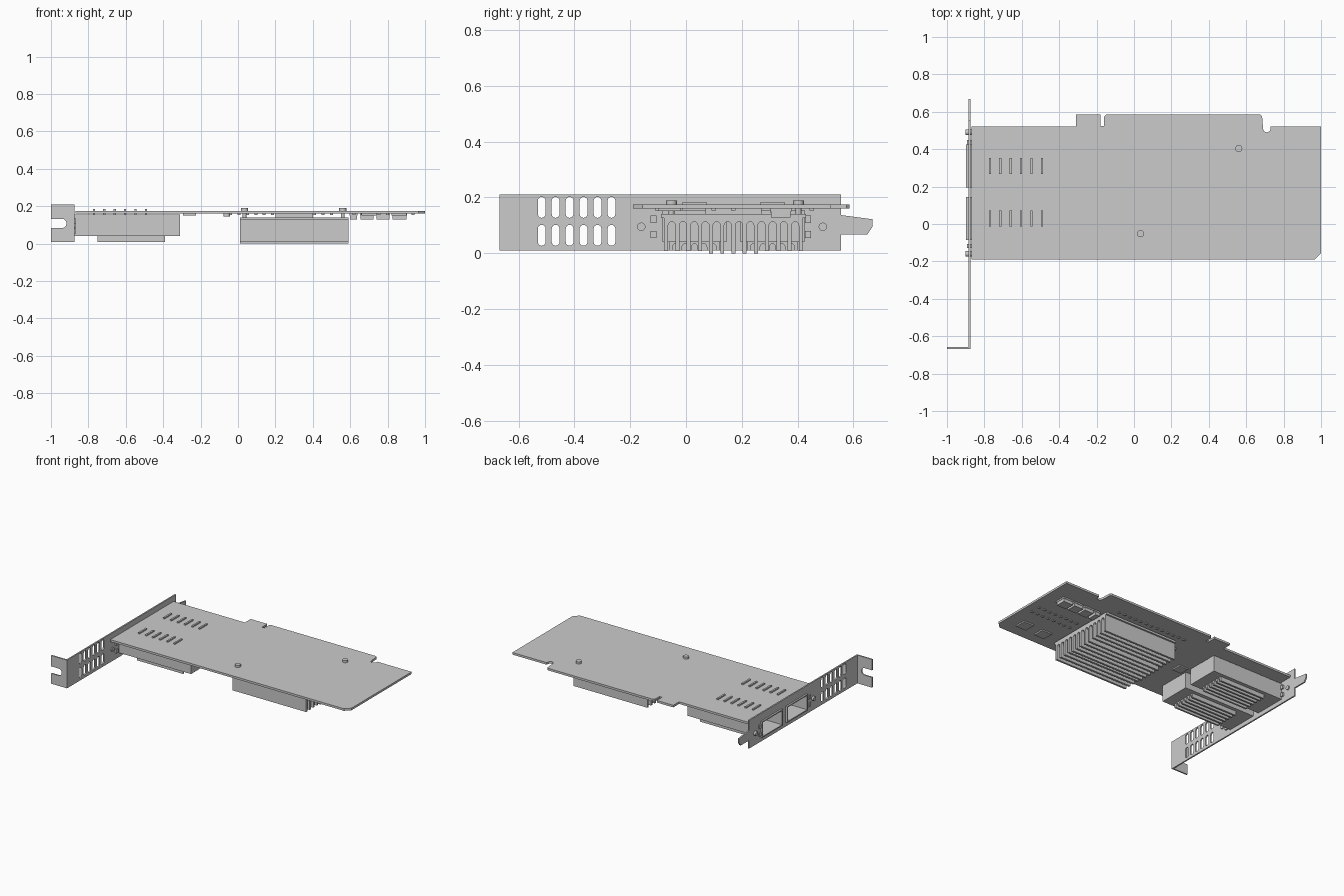
import bpy, bmesh, math
from mathutils import Vector

if "Cube" in bpy.data.objects:
    bpy.data.objects.remove(bpy.data.objects["Cube"], do_unlink=True)

grey = bpy.data.materials.new("plain grey")
grey.use_nodes = True
GREY = (0.6, 0.6, 0.6, 1)
grey.diffuse_color = GREY
grey.node_tree.nodes["Principled BSDF"].inputs["Base Color"].default_value = GREY


def finish(name, bm):
    bmesh.ops.recalc_face_normals(bm, faces=bm.faces)
    me = bpy.data.meshes.new(name)
    bm.to_mesh(me)
    bm.free()
    me.materials.append(grey)
    ob = bpy.data.objects.new(name, me)
    bpy.context.collection.objects.link(ob)
    return ob


def plate(name, loops, axis, lo, hi):
    """Fill an outline with holes and extrude it along an axis from lo to hi."""
    def place(u, v):
        return {"x": (lo, u, v), "y": (u, lo, v), "z": (u, v, lo)}[axis]
    normal = Vector([float(a == axis) for a in "xyz"])
    bm = bmesh.new()
    for loop in loops:
        vs = [bm.verts.new(place(u, v)) for u, v in loop]
        for i, v in enumerate(vs):
            bm.edges.new((vs[i - 1], v))
    bmesh.ops.triangle_fill(bm, use_beauty=True, edges=bm.edges[:], normal=normal)
    ext = bmesh.ops.extrude_face_region(bm, geom=bm.faces[:])["geom"]
    moved = [g for g in ext if isinstance(g, bmesh.types.BMVert)]
    bmesh.ops.translate(bm, verts=moved, vec=normal * (hi - lo))
    return finish(name, bm)


def rect(u0, u1, v0, v1):
    return [(u0, v0), (u1, v0), (u1, v1), (u0, v1)]


def arc(u, v, r, a0, a1, n=8):
    return [(u + r * math.cos(math.radians(a0 + (a1 - a0) * i / n)),
             v + r * math.sin(math.radians(a0 + (a1 - a0) * i / n))) for i in range(n + 1)]


def slot(u, v0, v1, r):
    return arc(u, v1 - r, r, 0, 180) + arc(u, v0 + r, r, 180, 360)


def box(name, x0, x1, y0, y1, z0, z1):
    return plate(name, [rect(x0, x1, y0, y1)], "z", z0, z1)


def disc(name, u, v, r, axis, lo, hi):
    ob = plate(name, [arc(u, v, r, 0, 360, 20)[:-1]], axis, lo, hi)
    ob.data.shade_smooth()
    ob.data.set_sharp_from_angle(angle=math.radians(35))
    return ob


def heatsink(name, x0, x1, y0, y1, z_low, z_slot, z_top, count, fin, deep=()):
    """Comb profile with round slot ends, fins running along x."""
    pitch = (y1 - y0 - fin) / (count - 1)
    r = (pitch - fin) / 2
    pts = [(y1, z_top), (y0, z_top)]
    for i in range(count):
        y = y0 + i * pitch
        z = 0.0 if i in deep else z_low
        pts += [(y, z), (y + fin, z)]
        if i < count - 1:
            pts += arc(y + fin + r, z_slot - r, r, 180, 0, 6)
    return plate(name, [pts], "x", x0, x1)


# Circuit board with edge connector and key notches
board = [(-0.87, -0.19), (0.965, -0.19), (1, -0.155), (1, 0.52), (0.73, 0.52)]
board += arc(0.71, 0.51, 0.02, 0, -180)
board += [(0.685, 0.575), (0.675, 0.585), (-0.15, 0.585), (-0.16, 0.575),
          (-0.16, 0.525), (-0.18, 0.525), (-0.18, 0.585), (-0.31, 0.585),
          (-0.31, 0.52), (-0.87, 0.52)]
plate("circuit_board", [board], "z", 0.16, 0.175)

# Mounting bracket with vents and port windows
cages = [(-0.085, 0.145), (0.195, 0.425)]
bracket = [(-0.668, 0.01), (0.555, 0.01), (0.555, 0.068), (0.65, 0.068),
           (0.668, 0.095), (0.668, 0.122), (0.555, 0.137), (0.555, 0.21), (-0.668, 0.21)]
holes = [slot(-0.517 + 0.05 * i, z, z + 0.075, 0.014)
         for i in range(6) for z in (0.027, 0.127)]
holes += [rect(a + 0.005, b - 0.005, 0.045, 0.15) for a, b in cages]
plate("bracket", [bracket] + holes, "x", -0.885, -0.875)

# Bent foot with open screw notch
foot = [(-0.875, 0.01), (-0.875, 0.21), (-1, 0.21), (-1, 0.133)]
foot += arc(-0.942, 0.108, 0.025, 90, -90) + [(-1, 0.083), (-1, 0.01)]
plate("bracket_foot", [foot], "y", -0.668, -0.658)

# Port cages: hollow sleeve, rear wall, finned cooler and solder pins
for n, (a, b) in enumerate(cages):
    sleeve = [rect(a, b, 0.04, 0.155), rect(a + 0.008, b - 0.008, 0.048, 0.147)]
    plate(f"cage_sleeve_{n}", sleeve, "x", -0.875, -0.31)
    plate(f"cage_rim_{n}", [rect(a, b, 0.04, 0.155),
                            rect(a + 0.008, b - 0.008, 0.048, 0.147)], "x", -0.897, -0.87)
    box(f"cage_rear_wall_{n}", -0.32, -0.31, a, b, 0.04, 0.155)
    heatsink(f"cage_cooler_{n}", -0.75, -0.39, a + 0.025, b - 0.025,
             0.01, 0.034, 0.041, 6, 0.012)
    for i in range(6):
        x = -0.77 + 0.0555 * i
        y = (a + b) / 2
        box(f"cage_pin_{n}_{i}", x - 0.006, x + 0.006, y - 0.043, y + 0.043, 0.15, 0.184)

# Bracket screws and indicator lights
for n, y in enumerate((-0.16, 0.49)):
    disc(f"bracket_screw_{n}", y, 0.095, 0.015, "x", -0.9, -0.868)
for y in (-0.117, 0.437):
    for z in (0.067, 0.122):
        plate("indicator_light", [rect(y - 0.011, y + 0.011, z - 0.013, z + 0.013)],
              "x", -0.892, -0.865)

# Main processor, cooler and push pins
box("processor", 0.2, 0.4, 0.07, 0.27, 0.14, 0.16)
box("cooler_base", 0.01, 0.59, -0.09, 0.43, 0.126, 0.141)
heatsink("main_cooler", 0.01, 0.59, -0.078, 0.418, 0.008, 0.113, 0.126,
         13, 0.014, deep=range(4, 9))
for x, y in ((0.035, -0.052), (0.56, 0.403)):
    disc("push_pin_head", x, y, 0.019, "z", 0.175, 0.19)
    disc("push_pin_shaft", x, y, 0.01, "z", 0.12, 0.18)

# Power parts along the connector side
for x0, x1 in ((0.6, 0.635), (0.655, 0.725), (0.74, 0.81), (0.825, 0.9)):
    box("power_coil", x0, x1, 0.305, 0.375, 0.128, 0.15)
    box("power_coil_foot", x0 - 0.003, x1 + 0.003, 0.302, 0.378, 0.15, 0.161)

# Small chips
for x, y, s in ((0.86, -0.06, 0.04), (0.7, -0.07, 0.04), (-0.26, 0.15, 0.035)):
    box("small_chip", x - s, x + s, y - s, y + s, 0.151, 0.161)
disc("crystal", -0.06, 0.32, 0.018, "z", 0.145, 0.161)

# Rows of tiny surface parts
for y, x0, count in ((0.1, 0.62, 8), (0.17, 0.62, 8), (0.45, -0.04, 13)):
    for i in range(count):
        x = x0 + 0.045 * i
        box("tiny_part", x - 0.008, x + 0.008, y - 0.008, y + 0.008, 0.154, 0.161)
